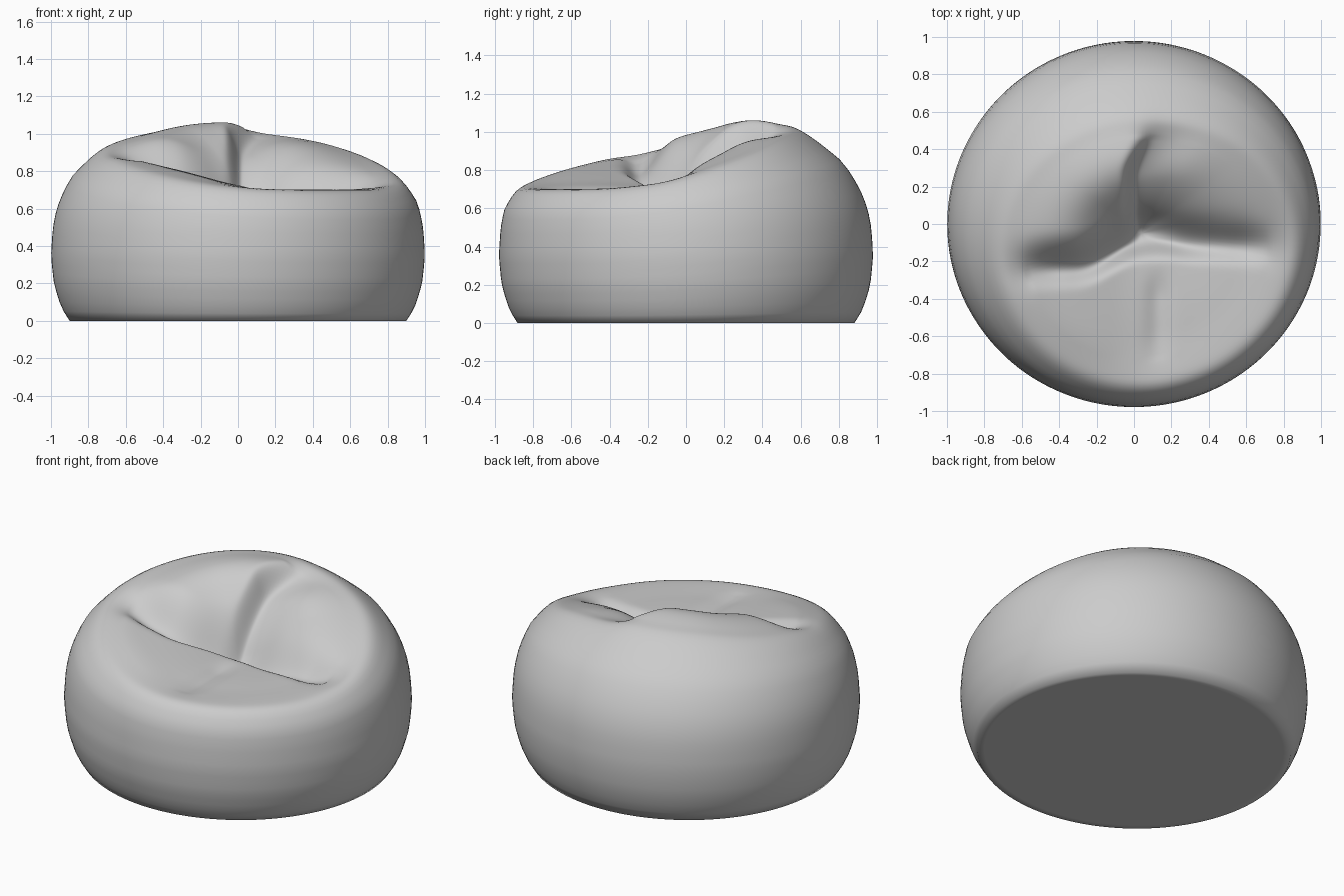
import bpy, bmesh, math

if "Cube" in bpy.data.objects:
    bpy.data.objects.remove(bpy.data.objects["Cube"])

SEG, SIDE, TOP = 160, 18, 44
CX, CY, CZ = 0.04, -0.05, 0.64   # deepest point of the seat


def table(pts, v):
    """Piecewise linear lookup."""
    if v <= pts[0][0]:
        return pts[0][1]
    for (a, fa), (b, fb) in zip(pts, pts[1:]):
        if v <= b:
            return fa + (fb - fa) * (v - a) / (b - a)
    return pts[-1][1]


def soft(pts, v, width):
    """Lookup averaged over a window, for rounded curves."""
    return sum(table(pts, v + width * k / 4) for k in range(-4, 5)) / 9


def smooth(v):
    v = max(0.0, min(1.0, v))
    return v * v * (3 - 2 * v)


# side radius by height, rim height by angle, fold line y by x, front cushion height by x
PROFILE = [(0, .90), (.07, .945), (.2, .985), (.35, 1.0), (.5, .99), (.6, .97),
           (.7, .93), (.8, .87), (.92, .765), (1.04, .59)]
RIM = [(-25, .70), (0, .765), (20, .86), (45, .95), (70, 1.01), (90, 1.03), (112, 1.03),
       (135, 1.015), (160, .975), (180, .935), (205, .88), (235, .79), (255, .735),
       (270, .71), (300, .695), (335, .70), (360, .765), (380, .86)]
FOLD = [(-.9, -.30), (-.25, -.27), (0, -.12), (.15, -.11), (.3, -.14), (.9, -.18)]
CUSHION = [(-.8, .89), (-.6, .86), (-.25, .77), (0, .70), (.25, .68), (.9, .69)]


def top_height(x, y, t, rim_z):
    # puffy backrest: stays high near the rim, then drops into the seat
    back = CZ + (rim_z - CZ) * (1 - (1 - t) ** 2) + 0.045 * math.sin(math.pi * t) ** 2
    fold = soft(FOLD, x, .07)
    fade = smooth((1 - t) / .4)
    # valley behind the front cushion
    back -= 0.11 * fade * math.exp(-((y - fold - .03) / .11) ** 2)
    # left half of the backrest stands above the right half
    line = 0.02 + 0.10 * smooth((y - .25) / .3)
    d = x - line
    back += .07 * smooth(-d / .09) * smooth((y - fold) / .25) * smooth((1 - t) / .6)
    # vertical crease between the halves
    back -= (0.10 * smooth((y + .1) / .15) * smooth((.62 - y) / .35)
             * math.exp(-(d / (.05 if d < 0 else .17)) ** 2))
    # front cushion with a shallow seam dent
    edge = smooth((t - .65) / .35)
    front = soft(CUSHION, x, .1) * (1 - edge) + rim_z * edge
    front += .02 * math.sin(math.pi * t)
    front -= .025 * fade * math.exp(-((x - .13) / .06) ** 2) * smooth((-.2 - y) / .2)
    w = smooth((fold + .03 - y) / .12)
    return back * (1 - w) + front * w


bm = bmesh.new()
rings = [[] for _ in range(SIDE + TOP + 1)]
for i in range(SEG):
    deg = 360 * i / SEG
    a = math.radians(deg)
    rim_z = soft(RIM, deg if deg < 350 else deg - 360, 9)
    ca, sa = math.cos(a), math.sin(a) * .98
    # flat base edge, then the bulging side wall
    rings[0].append(bm.verts.new((.86 * ca, .86 * sa, 0)))
    for k in range(SIDE + 1):
        z = rim_z * (k / SIDE)
        r = soft(PROFILE, z, .03) if k else .90
        if k == SIDE:
            r -= .012
        rings[k + 1].append(bm.verts.new((r * ca, r * sa, z)))
    # sunken top, running from the rim to the seat
    rx, ry = r * ca, r * sa
    for k in range(1, TOP):
        t = 1 - k / TOP
        x, y = CX + (rx - CX) * t, CY + (ry - CY) * t
        rings[SIDE + 1 + k].append(bm.verts.new((x, y, top_height(x, y, t, rim_z))))

for lo, hi in zip(rings, rings[1:]):
    for i in range(SEG):
        j = (i + 1) % SEG
        bm.faces.new((lo[i], lo[j], hi[j], hi[i]))
mid = bm.verts.new((CX, CY, sum(v.co.z for v in rings[-1]) / SEG))
base = bm.verts.new((0, 0, 0))
for i in range(SEG):
    j = (i + 1) % SEG
    bm.faces.new((rings[-1][i], rings[-1][j], mid))
    bm.faces.new((rings[0][j], rings[0][i], base))

# relax the cloth folds, and the rim more strongly so it rounds over
upper = [v for ring in rings[SIDE:] for v in ring] + [mid]
rim = [v for ring in rings[SIDE - 1:SIDE + 10] for v in ring]
for verts, times in ((upper, 3), (rim, 14)):
    for _ in range(times):
        bmesh.ops.smooth_vert(bm, verts=verts, factor=.4, use_axis_x=True,
                              use_axis_y=True, use_axis_z=True)
bmesh.ops.recalc_face_normals(bm, faces=bm.faces)

mesh = bpy.data.meshes.new("bean_bag")
bm.to_mesh(mesh)
bm.free()
bag = bpy.data.objects.new("bean_bag", mesh)
bpy.context.collection.objects.link(bag)
bpy.context.view_layer.objects.active = bag
bag.select_set(True)
bpy.ops.object.shade_smooth_by_angle(angle=math.radians(80))
